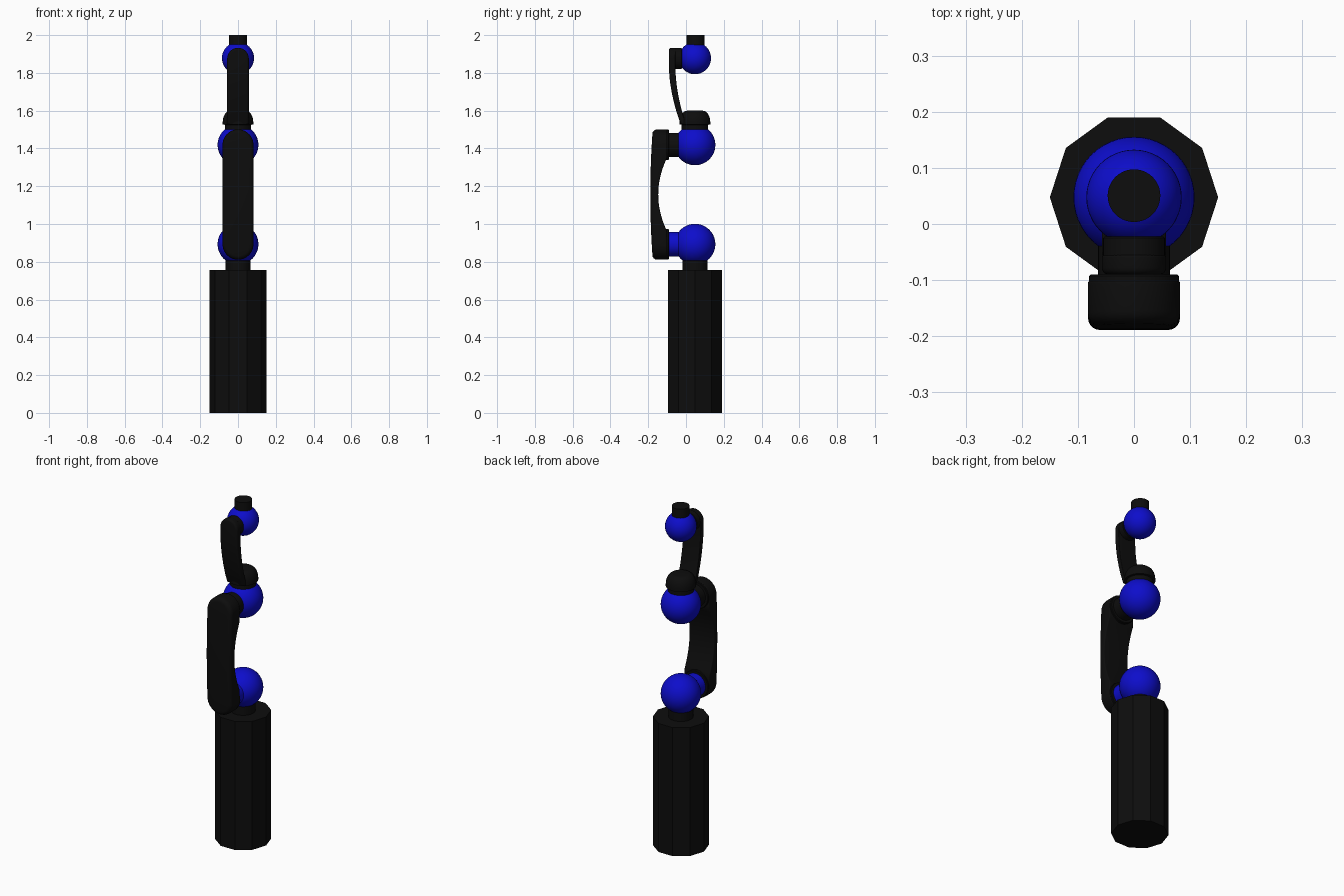
import bpy, bmesh
from math import pi, sin, cos, radians

if "Cube" in bpy.data.objects:
    bpy.data.objects.remove(bpy.data.objects["Cube"])

YC = 0.0475  # y of the main vertical axis


def material(name, rgb):
    m = bpy.data.materials.new(name)
    m.diffuse_color = (*rgb, 1)
    m.use_nodes = True
    m.node_tree.nodes["Principled BSDF"].inputs["Base Color"].default_value = m.diffuse_color
    return m


BLACK = material("black", (0.004, 0.004, 0.004))
BLUE = material("blue", (0.004, 0.004, 0.6))


def finish(bm, name, mat, smooth=True):
    bmesh.ops.recalc_face_normals(bm, faces=bm.faces)
    me = bpy.data.meshes.new(name)
    bm.to_mesh(me)
    bm.free()
    me.materials.append(mat)
    ob = bpy.data.objects.new(name, me)
    bpy.context.collection.objects.link(ob)
    if smooth:
        bpy.ops.object.select_all(action='DESELECT')
        ob.select_set(True)
        bpy.context.view_layer.objects.active = ob
        bpy.ops.object.shade_smooth_by_angle(angle=radians(35))
    return ob


def lathe(name, mat, profile, origin, along_y=False, n=40, smooth=True):
    """Closed solid of revolution from (radius, height) points."""
    bm = bmesh.new()
    rings = []
    for r, h in profile:
        ring = []
        for i in range(n):
            a = 2 * pi * i / n
            p = (r * cos(a), h, r * sin(a)) if along_y else (r * cos(a), r * sin(a), h)
            ring.append(bm.verts.new([p[k] + origin[k] for k in range(3)]))
        rings.append(ring)
    for A, B in zip(rings, rings[1:]):
        for i in range(n):
            j = (i + 1) % n
            bm.faces.new((A[i], A[j], B[j], B[i]))
    bm.faces.new(rings[0])
    bm.faces.new(rings[-1])
    return finish(bm, name, mat, smooth)


def ball(name, z, r):
    bm = bmesh.new()
    bmesh.ops.create_uvsphere(bm, u_segments=48, v_segments=24, radius=r)
    bmesh.ops.translate(bm, verts=bm.verts, vec=(0, YC, z))
    return finish(bm, name, BLUE)


def interp(points):
    """Smooth curve y(z) through points (Catmull-Rom style)."""
    def f(z):
        z = min(max(z, points[0][0]), points[-1][0])
        for i in range(len(points) - 1):
            (z0, y0), (z1, y1) = points[i], points[i + 1]
            if z <= z1:
                def slope(k):
                    a, b = points[max(k - 1, 0)], points[min(k + 1, len(points) - 1)]
                    return (b[1] - a[1]) / (b[0] - a[0])
                d, t = z1 - z0, (z - z0) / (z1 - z0)
                return ((2*t**3 - 3*t**2 + 1) * y0 + (t**3 - 2*t*t + t) * d * slope(i)
                        + (3*t*t - 2*t**3) * y1 + (t**3 - t*t) * d * slope(i + 1))
    return f


def arm(name, r, z0, z1, outer, inner, bevel_out, bevel_in, round_bottom=True):
    """Curved arm with a stadium outline seen from the front and rounded edges."""
    def half(rr):
        k = 10
        pts = []
        if round_bottom:
            pts += [(rr * cos(a), z0 + rr * sin(a))
                    for a in (-pi / 2 * (1 - (i + .3) / k) for i in range(k))]
        pts += [(rr, z0 + (z1 - z0) * i / 24) for i in range(25)]
        pts += [(rr * cos(a), z1 + rr * sin(a))
                for a in (pi / 2 * (i + .7) / k for i in range(k))]
        return pts

    bm = bmesh.new()
    steps = [pi / 2 * i / 5 for i in range(6)]
    spec = [(bevel_in * (1 - cos(t)), inner, -bevel_in * (1 - sin(t))) for t in reversed(steps)]
    spec += [(bevel_out * (1 - cos(t)), outer, bevel_out * (1 - sin(t))) for t in steps]
    rings = []
    for inset, f, dy in spec:
        pts = half(r - inset)
        pts = pts + [(-x, z) for x, z in reversed(pts)]
        rings.append([bm.verts.new((x, f(z) + dy, z)) for x, z in pts])
    n = len(rings[0])
    for A, B in zip(rings, rings[1:]):
        for i in range(n):
            j = (i + 1) % n
            bm.faces.new((A[i], A[j], B[j], B[i]))
    for R in (rings[0], rings[-1]):
        for i in range(n // 2 - 1):
            bm.faces.new((R[i], R[i + 1], R[n - 2 - i], R[n - 1 - i]))
    return finish(bm, name, BLACK)


# Ten-sided pedestal and its neck
lathe("pedestal", BLACK, [(0.15, 0), (0.15, 0.757)], (0, YC, 0), n=10, smooth=False)
lathe("pedestal_neck", BLACK, [(0.066, 0.75), (0.066, 0.82)], (0, YC, 0))

# Ball joints
ball("shoulder_ball", 0.893, 0.108)
ball("elbow_ball", 1.419, 0.108)
ball("wrist_ball", 1.878, 0.085)

# Horizontal axles between balls and the lower arm, with pads on the arm
for part, z, mat in (("shoulder", 0.893, BLUE), ("elbow", 1.419, BLACK)):
    lathe(part + "_axle", mat, [(0.064, -0.095), (0.064, -0.036), (0.05, -0.036), (0.05, 0.0)],
          (0, 0, z), along_y=True)
    lathe(part + "_pad", BLACK, [(0.08, -0.12), (0.08, -0.093), (0.077, -0.09)],
          (0, 0, z), along_y=True)

# Lower arm, bowed outwards
MID = 1.156
arm("lower_arm", 0.082, 0.893, 1.419,
    lambda z: -0.189 + 0.013 * ((z - MID) / 0.345) ** 2,
    lambda z: min(-0.147 + 0.042 * ((z - MID) / 0.185) ** 2, -0.1),
    0.022, 0.006)

# Domed cap above the elbow
dome = [(0.07, 1.50), (0.07, 1.525), (0.081, 1.527)]
dome += [(0.04 + 0.041 * cos(t), 1.54 + 0.06 * sin(t)) for t in (pi / 2 * i / 8 for i in range(9))]
lathe("elbow_cap", BLACK, dome, (0, YC, 0))

# Forearm rising from the cap to the wrist
arm("forearm", 0.057, 1.53, 1.876,
    interp([(1.53, -0.028), (1.6, -0.052), (1.7, -0.076), (1.8, -0.089), (1.94, -0.09)]),
    interp([(1.53, 0.0), (1.6, -0.022), (1.7, -0.044), (1.8, -0.055), (1.94, -0.055)]),
    0.012, 0.004, round_bottom=False)
lathe("wrist_axle", BLACK, [(0.055, -0.07), (0.055, -0.025), (0.052, -0.022)],
      (0, 0, 1.876), along_y=True)

# Tool mount on top
lathe("tool_mount", BLACK, [(0.047, 1.93), (0.047, 2.0)], (0, YC + 0.003, 0))
